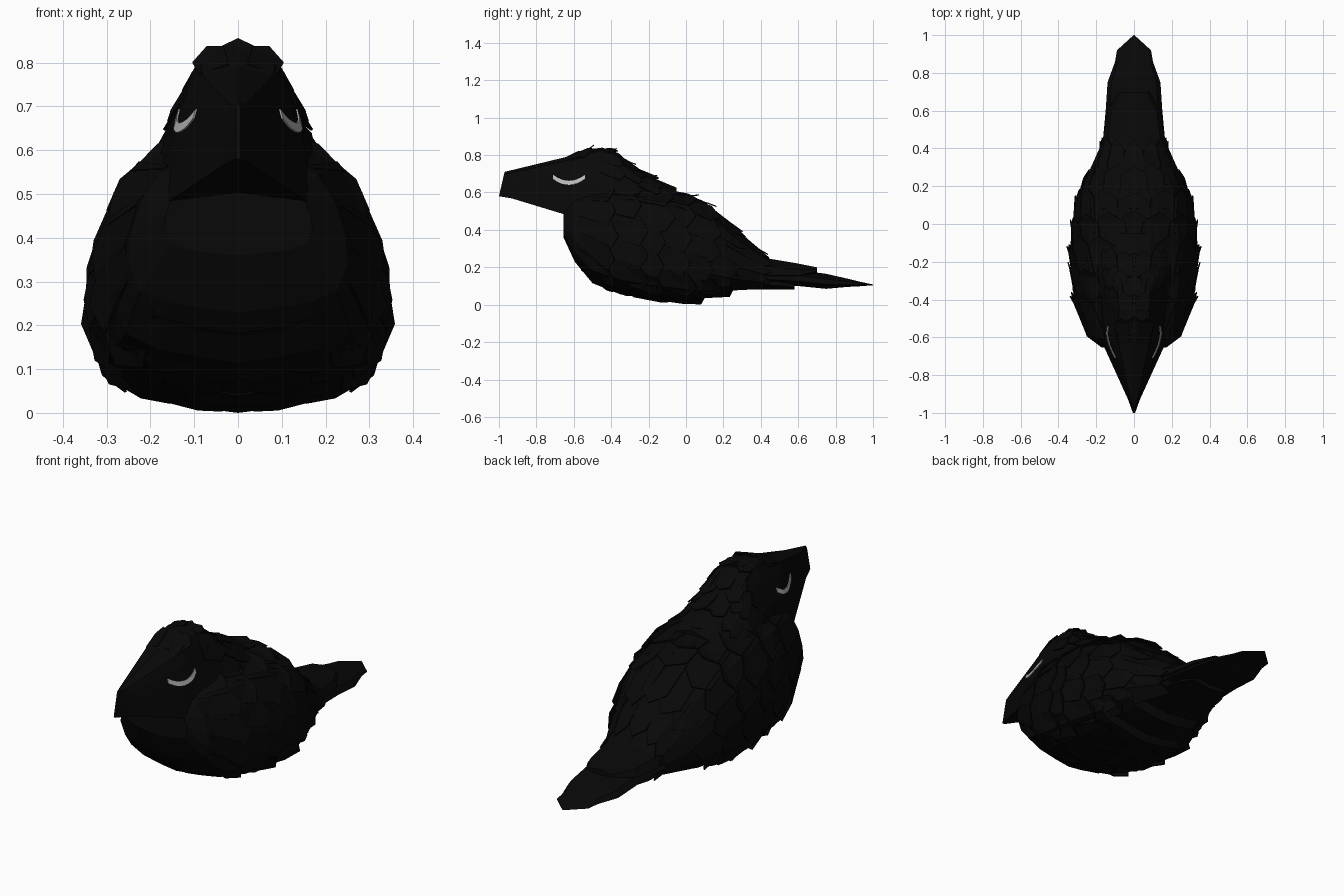
import bpy, bmesh, random
from mathutils import Vector
from mathutils.bvhtree import BVHTree

if "Cube" in bpy.data.objects:
    bpy.data.objects.remove(bpy.data.objects["Cube"])

random.seed(4)


def material(name, v):
    m = bpy.data.materials.new(name)
    m.diffuse_color = (v, v, v, 1)
    m.use_nodes = True
    m.node_tree.nodes["Principled BSDF"].inputs["Base Color"].default_value = m.diffuse_color
    return m


BLACK = material("plumage black", 0.0025)
GREY = material("eyelid grey", 0.5)


def add_object(name, verts, faces, mat):
    bm = bmesh.new()
    vs = [bm.verts.new(v) for v in verts]
    for f in faces:
        bm.faces.new([vs[i] for i in f])
    bmesh.ops.recalc_face_normals(bm, faces=bm.faces[:])
    me = bpy.data.meshes.new(name)
    bm.to_mesh(me)
    bm.free()
    me.materials.append(mat)
    ob = bpy.data.objects.new(name, me)
    bpy.context.collection.objects.link(ob)
    return ob


def loft(name, stations, mat):
    """Skin mirrored half sections: each is (y, [(x, z) from bottom centre to top centre])."""
    verts, faces = [], []
    for y, half in stations:
        verts += [(x, y, z) for x, z in half]
        verts += [(-x, y, z) for x, z in half[-2:0:-1]]
    n = 2 * len(stations[0][1]) - 2
    for r in range(len(stations) - 1):
        for i in range(n):
            j = (i + 1) % n
            faces.append((r * n + i, r * n + j, (r + 1) * n + j, (r + 1) * n + i))
    faces.append(tuple(range(n)))
    faces.append(tuple(range((len(stations) - 1) * n, len(stations) * n)))
    ob = add_object(name, verts, faces, mat)
    return ob, BVHTree.FromPolygons([Vector(v) for v in verts], faces)


def surf(stations, y, u):
    """Point on a loft at depth y; u runs 0 (bottom) to 1 (top), past 1 is the other side."""
    side = 1
    if u > 1:
        u, side = 2 - u, -1
    u = max(u, 0)
    k = 0
    while k < len(stations) - 2 and y > stations[k + 1][0]:
        k += 1
    (ya, a), (yb, b) = stations[k], stations[k + 1]
    f = min(max((y - ya) / (yb - ya), 0), 1)
    t = u * (len(a) - 1)
    i = min(int(t), len(a) - 2)
    t -= i
    pa = Vector(a[i]).lerp(Vector(a[i + 1]), t)
    pb = Vector(b[i]).lerp(Vector(b[i + 1]), t)
    p = pa.lerp(pb, f)
    return Vector((p.x * side, y, p.y))


def feathers(name, stations, rows, columns, length, lift, width, skew):
    """Overlapping blunt-pointed plates that lie on a loft and lift at their rear tips."""
    verts, faces = [], []

    def lifted(y, u, h):
        e = 0.01
        p = surf(stations, y, u)
        n = (surf(stations, y + e, u) - surf(stations, y - e, u)).cross(
            surf(stations, y, u + e) - surf(stations, y, u - e)).normalized()
        mid = (surf(stations, y, 0) + surf(stations, y, 1)) / 2
        if n.dot(p - mid) < 0:
            n = -n
        return p + n * h

    for r, y in enumerate(rows):
        for u in columns:
            top = u > 0.97
            s = 0 if top else skew
            uu = u if top else u + (r % 2) * width * 0.6
            L = length * random.uniform(0.85, 1.15)
            pts = [lifted(y, uu - width, 0.001), lifted(y, uu + width, 0.001),
                   lifted(y + 0.8 * L, uu + width - s, lift * 0.7),
                   lifted(y + L, uu - s, lift),
                   lifted(y + 0.8 * L, uu - width - s, lift * 0.7)]
            for sx in ((1,) if top else (1, -1)):
                b = len(verts)
                verts += [(p.x * sx, p.y, p.z) for p in pts]
                faces += [(b, b + 1, b + 2, b + 4), (b + 4, b + 2, b + 3)]
    ob = add_object(name, verts, faces, BLACK)
    mod = ob.modifiers.new("thickness", "SOLIDIFY")
    mod.thickness = 0.006
    mod.offset = 0
    return ob


# Body: one rounded half section scaled along the length (y, bottom, top, half width)
SECTION = [(0, 0), (.28, .02), (.65, .06), (.9, .13), (1, .3), (.98, .47),
           (.89, .67), (.72, .85), (.4, .965), (0, 1)]
BODY = [(-.655, .36, .55, .17), (-.595, .23, .6, .25), (-.5, .115, .635, .285),
        (-.35, .055, .645, .325), (-.1, .015, .62, .335), (.08, 0, .56, .31),
        (.1, .035, .55, .305), (.235, .042, .435, .26), (.255, .085, .41, .245),
        (.31, .088, .35, .18), (.45, .09, .23, .155)]
body = [(y, [(x * w, b + t * (h - b)) for x, t in SECTION]) for y, b, h, w in BODY]
loft("body", body, BLACK)

# Head narrowing back into the neck
head = [(-.64, [(0, .5), (.163, .48), (.135, .63), (.11, .72), (.08, .77), (0, .79)]),
        (-.58, [(0, .49), (.175, .465), (.147, .64), (.115, .74), (.085, .795), (0, .82)]),
        (-.45, [(0, .44), (.21, .45), (.155, .64), (.115, .75), (.08, .825), (0, .84)]),
        (-.36, [(0, .42), (.23, .48), (.17, .62), (.125, .72), (.085, .79), (0, .81)]),
        (-.26, [(0, .4), (.24, .48), (.19, .6), (.15, .66), (.09, .7), (0, .715)]),
        (-.05, [(0, .4), (.22, .45), (.18, .52), (.14, .56), (.09, .6), (0, .625)])]
head_ob, head_tree = loft("head", head, BLACK)

# Beak: tall wedge ending in an upright front edge
base = head[0][1]
tip_z = [.58, .58, .64, .675, .70, .71]
tip = [(0 if i in (0, 5) else .006, z) for i, z in enumerate(tip_z)]
near = [(0 if i in (0, 5) else .035 - .004 * i, z + d)
        for i, (z, d) in enumerate(zip(tip_z, (-.01, -.012, 0, 0, .005, .01)))]
beak, beak_tree = loft("beak", [(-.985, tip), (-.93, near), (-.64, base)], BLACK)
for v in beak.data.vertices:  # slant the front edge
    if v.co.y < -.97:
        v.co.y = -1 + .03 * (v.co.z - .58) / .13

# Closed eyes: thin curved plates laid on both sides of the head
verts, faces = [], []
N = 8
for sx in (1, -1):
    start = len(verts)
    for i in range(N + 1):
        t = i / N
        y = -.71 + .17 * t
        z = .64 + .032 * (2 * t - 1) ** 2
        for dz in (0, .022):
            hits = [tree.ray_cast(Vector((1, y, z + dz)), Vector((-1, 0, 0)))[0]
                    for tree in (head_tree, beak_tree)]
            x = max(h.x for h in hits if h)
            verts.append((sx * (x + .002), y, z + dz))
    faces += [(start + 2 * i, start + 2 * i + 1, start + 2 * i + 3, start + 2 * i + 2) for i in range(N)]
eyes = add_object("closed_eyes", verts, faces, GREY)
mod = eyes.modifiers.new("thickness", "SOLIDIFY")
mod.thickness = 0.004
mod.offset = 0

# Layered feathers on wings, back, belly and head
feathers("body_feathers", body, [-.57 + .13 * i for i in range(7)],
         [.34, .48, .61, .74, .87, 1], .22, .022, .075, .03)
feathers("belly_feathers", body, [-.56, -.44, -.28, -.12], [.07, .2], .17, .008, .07, 0)
feathers("head_feathers", head, [-.62, -.5, -.4, -.28], [.86, 1], .13, .02, .09, .02)
feathers("neck_feathers", head, [-.46, -.36, -.26], [.6, .74], .13, .012, .08, .03)

# Tail: long pointed slab with shorter coverts above and below


def tail_part(name, rows):
    return loft(name, [(y, [(0, zb), (w, zb + .3 * (zt - zb)), (w * .85, zb + .65 * (zt - zb)), (0, zt)])
                       for y, zb, zt, w in rows], BLACK)


tail_part("tail_feathers", [(.28, .1, .25, .18), (.6, .1, .185, .15), (.75, .085, .165, .14),
                            (.86, .095, .14, .1), (.92, .098, .125, .09), (1, .104, .108, .002)])
tail_part("tail_upper_coverts", [(.28, .12, .36, .18), (.45, .12, .245, .165),
                                 (.6, .13, .22, .14), (.7, .17, .2, .08)])
tail_part("tail_lower_coverts", [(.24, .085, .2, .17), (.5, .08, .15, .14), (.58, .08, .12, .1)])
